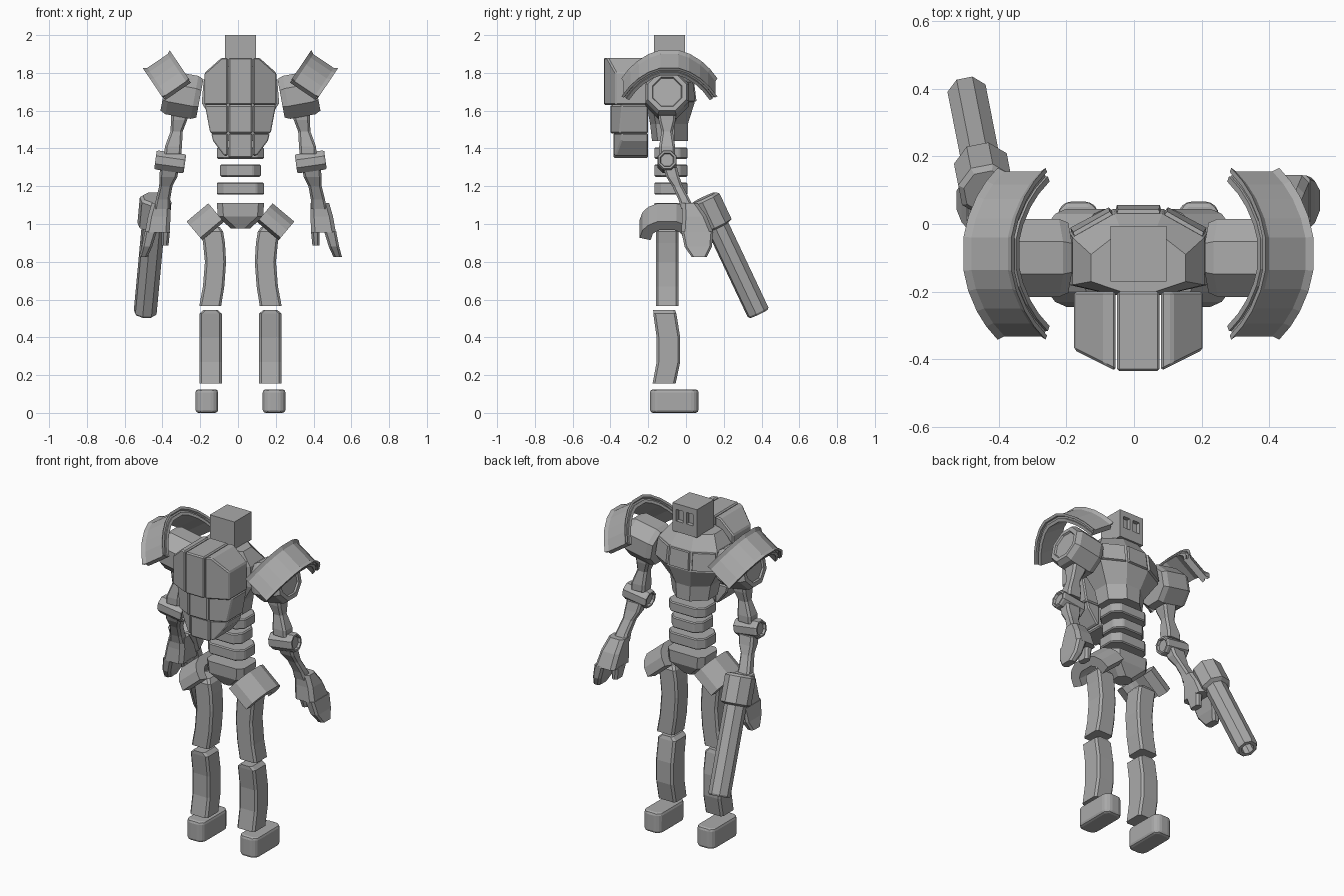
import bpy
import bmesh
from math import cos, sin, pi, radians
from mathutils import Vector

default_cube = bpy.data.objects.get("Cube")
if default_cube:
    bpy.data.objects.remove(default_cube, do_unlink=True)

AXIS = 0.013  # x of the body's centre line

grey = bpy.data.materials.new("plain grey")
grey.use_nodes = True
grey.diffuse_color = (0.4, 0.4, 0.4, 1)
grey.node_tree.nodes["Principled BSDF"].inputs["Base Color"].default_value = grey.diffuse_color


def finish(name, bm):
    """Turn a bmesh into a flat shaded object on the body axis."""
    bmesh.ops.recalc_face_normals(bm, faces=bm.faces)
    mesh = bpy.data.meshes.new(name)
    bm.to_mesh(mesh)
    bm.free()
    mesh.materials.append(grey)
    obj = bpy.data.objects.new(name, mesh)
    obj.location.x = AXIS
    bpy.context.scene.collection.objects.link(obj)
    return obj


def bevel(obj, width, segments=1):
    mod = obj.modifiers.new("edge bevel", "BEVEL")
    mod.width = width
    mod.segments = segments
    mod.limit_method = "ANGLE"
    return obj


def loft_mesh(rings):
    bm = bmesh.new()
    rows = [[bm.verts.new(p) for p in ring] for ring in rings]
    for a, b in zip(rows, rows[1:]):
        for i in range(len(a)):
            j = (i + 1) % len(a)
            bm.faces.new((a[i], a[j], b[j], b[i]))
    bm.faces.new(rows[0][::-1])
    bm.faces.new(rows[-1])
    return bm


def loft(name, rings):
    return finish(name, loft_mesh(rings))


def slab(x, y, z, wide, deep, chamfer=0.012):
    """Horizontal rectangle with chamfered corners."""
    a, b, c = wide / 2, deep / 2, chamfer
    plan = ((a, c - b), (a, b - c), (a - c, b), (c - a, b),
            (-a, b - c), (-a, c - b), (c - a, -b), (a - c, -b))
    return [Vector((x + u, y + v, z)) for u, v in plan]


def limb(name, sections, chamfer=0.012):
    return loft(name, [slab(*s, chamfer) for s in sections])


def tube(name, start, end, stations, sides=8, spin=pi / 8):
    """Faceted tube; stations are (distance fraction, radius)."""
    start, end = Vector(start), Vector(end)
    turn = (end - start).to_track_quat("Z", "Y")
    rings = []
    for along, radius in stations:
        rings.append([start.lerp(end, along) + turn @ Vector(
            (radius * cos(spin + 2 * pi * i / sides), radius * sin(spin + 2 * pi * i / sides), 0))
            for i in range(sides)])
    return loft(name, rings)


def arch(name, peak, tilt, half_profile, section):
    """Sweep a cross-section over an arch that runs front to back, leaning outward."""
    t = radians(tilt)
    inward, upward = Vector((-cos(t), 0, sin(t))), Vector((sin(t), 0, cos(t)))
    path = [(-y, h) for y, h in reversed(half_profile)] + list(half_profile)
    rings = []
    for i, (y, h) in enumerate(path):
        before, after = path[max(i - 1, 0)], path[min(i + 1, len(path) - 1)]
        normal = Vector((before[1] - after[1], after[0] - before[0])).normalized()
        rings.append([Vector(peak) + inward * s + upward * (h + d * normal.y)
                      + Vector((0, y + d * normal.x, 0)) for s, d in section])
    return loft(name, rings)


def both(obj):
    """Name the part left and add a mirrored right copy."""
    part = obj.name
    obj.name = "left_" + part
    twin = obj.copy()
    twin.data = obj.data.copy()
    twin.name = "right_" + part
    bpy.context.scene.collection.objects.link(twin)
    for v in twin.data.vertices:
        v.co.x = -v.co.x
    twin.data.flip_normals()


# Head with two recessed eyes
head = limb("head", [(0, -0.088, z, 0.165, 0.165) for z in (1.83, 2)], 0.001)
for side in (-1, 1):
    cutter = limb("eye_cutter", [(side * 0.034, 0, z, 0.046, 0.06) for z in (1.895, 1.965)], 0.001)
    cutter.hide_render = True
    cutter.hide_viewport = True
    cutter.display_type = "WIRE"
    cut = head.modifiers.new("eye", "BOOLEAN")
    cut.operation = "DIFFERENCE"
    cut.solver = "EXACT"
    cut.object = cutter


# Chest with raised front panels
def chest_ring(z, half, front, back):
    mid = half * 0.36
    right = [(mid, back), (half, back + 0.03), (half, front - 0.07), (mid, front)]
    return [Vector((x, y, z)) for x, y in right + [(-x, y) for x, y in reversed(right)]]


bm = loft_mesh([chest_ring(*r) for r in (
    (1.44, 0.12, 0.01, -0.18), (1.53, 0.135, 0.01, -0.19), (1.64, 0.205, 0.045, -0.21),
    (1.76, 0.195, 0.03, -0.21), (1.835, 0.14, -0.02, -0.2))])
bmesh.ops.recalc_face_normals(bm, faces=bm.faces)
panels = [f for f in bm.faces if f.normal.y > 0.3 and 1.65 < f.calc_center_median().z < 1.75]
bmesh.ops.inset_individual(bm, faces=panels, thickness=0.01, depth=0)
bmesh.ops.inset_individual(bm, faces=panels, thickness=0.004, depth=0.012)
finish("chest", bm)

# Spine blocks and pelvis
for low, high, wide in ((1.345, 1.405, 0.25), (1.25, 1.315, 0.215), (1.155, 1.22, 0.25)):
    bevel(limb("spine_block", [(0, -0.08, z, wide, 0.175) for z in (low, high)], 0.04), 0.006)
limb("pelvis", [(0, -0.08, 0.975, 0.1, 0.1), (0, -0.08, 1.04, 0.24, 0.17),
                (0, -0.08, 1.11, 0.25, 0.175)], 0.03)


# Backpack: three columns of armour panels
def pack_panel(name, outline, back):
    """Extrude an x-z outline; the rear face slants away from the middle column."""
    rings = []
    for rear in (False, True):
        rings.append([Vector((x, back + 0.5 * max(abs(x) - 0.065, 0) if rear else -0.2, z))
                      for x, z in outline])
    return bevel(loft(name, rings), 0.007)


for low, high, back in ((1.63, 1.88, -0.435), (1.48, 1.63, -0.4), (1.35, 1.48, -0.385)):
    pack_panel("pack_middle", [(-0.063, low), (0.063, low), (0.063, high), (-0.063, high)], back)
side_panels = (
    (-0.435, [(0.067, 1.63), (0.19, 1.63), (0.19, 1.8), (0.1, 1.88), (0.067, 1.88)]),
    (-0.4, [(0.067, 1.48), (0.16, 1.48), (0.188, 1.63), (0.067, 1.63)]),
    (-0.385, [(0.067, 1.36), (0.085, 1.36), (0.145, 1.44), (0.155, 1.48), (0.067, 1.48)]))
for back, outline in side_panels:
    both(pack_panel("pack_side", outline, back))

# Shoulder joints with an inset outer disc
both(tube("shoulder", (0.215, -0.1, 1.665), (0.405, -0.1, 1.7),
          ((0, 0.112), (0.15, 0.125), (0.85, 0.125), (1, 0.11), (1, 0.085), (0.95, 0.08))))

# Curved shoulder plates with stepped rims
rim = [(0, 0), (0.02, -0.012), (0.15, -0.012), (0.171, 0), (0.171, -0.015), (0.16, -0.02),
       (0.16, -0.03), (0.168, -0.03), (0.168, -0.048), (0.003, -0.048), (0.003, -0.03),
       (0.011, -0.03), (0.011, -0.02), (0, -0.015)]
both(arch("shoulder_plate", (0.517, -0.088, 1.825), 34,
          ((0.05, 0), (0.11, -0.025), (0.17, -0.07), (0.215, -0.12), (0.254, -0.18)), rim))

# Hip plates
both(arch("hip_plate", (0.285, -0.1, 1.013), 40,
          ((0.05, 0), (0.1, -0.025), (0.13, -0.06), (0.145, -0.112)),
          [(0, 0), (0.15, 0), (0.15, -0.06), (0, -0.06)]))

# Arms
both(limb("upper_arm", [(0.358, -0.1, 1.37, 0.09, 0.085), (0.355, -0.1, 1.41, 0.09, 0.085),
                        (0.338, -0.1, 1.49, 0.065, 0.06), (0.325, -0.1, 1.55, 0.085, 0.09),
                        (0.318, -0.1, 1.62, 0.1, 0.1)]))
both(tube("elbow", (0.294, -0.1, 1.318), (0.45, -0.1, 1.34),
          ((0.08, 0.035), (0, 0.04), (0, 0.05), (0.06, 0.055), (0.94, 0.055),
           (1, 0.05), (1, 0.04), (0.92, 0.035))))
both(limb("forearm", [(0.415, 0.01, 1.08, 0.085, 0.07), (0.41, -0.01, 1.13, 0.075, 0.06),
                      (0.395, -0.045, 1.2, 0.07, 0.055), (0.382, -0.07, 1.25, 0.095, 0.07),
                      (0.375, -0.085, 1.3, 0.1, 0.075)]))

# Hands: palm, joined fingers and thumb
both(limb("palm", [(0.44, 0.06, 0.955, 0.13, 0.17), (0.43, 0.045, 1.04, 0.12, 0.13),
                   (0.42, 0.02, 1.11, 0.1, 0.085)], 0.02))
both(limb("fingers", [(0.515, 0.07, 0.825, 0.045, 0.08), (0.495, 0.065, 0.88, 0.055, 0.145),
                      (0.475, 0.06, 0.96, 0.064, 0.168)]))
both(limb("thumb", [(0.4, 0.07, 0.885, 0.038, 0.07), (0.396, 0.06, 0.96, 0.045, 0.1)]))

# Arm cannon with a hollow muzzle
tube("cannon", (-0.448, 0.095, 1.14), (-0.505, 0.385, 0.525),
     ((0, 0.07), (0.02, 0.086), (0.24, 0.086), (0.255, 0.062), (0.985, 0.062),
      (1, 0.055), (1, 0.036), (0.9, 0.034)))

# Legs
both(limb("thigh", [(0.16, -0.1, 0.567, 0.116, 0.12), (0.142, -0.1, 0.67, 0.113, 0.12),
                    (0.132, -0.1, 0.8, 0.112, 0.12), (0.14, -0.1, 0.9, 0.116, 0.12),
                    (0.15, -0.1, 0.96, 0.116, 0.12), (0.15, -0.1, 0.985, 0.08, 0.085)]))
both(limb("shin", [(0.158, -0.116, 0.155, 0.118, 0.122), (0.158, -0.093, 0.27, 0.118, 0.125),
                   (0.158, -0.093, 0.4, 0.118, 0.125), (0.158, -0.112, 0.525, 0.118, 0.122),
                   (0.158, -0.116, 0.545, 0.075, 0.115)]))
both(bevel(limb("foot", [(0.178, -0.062, z, 0.12, 0.257) for z in (0, 0.125)], 0.024), 0.016, 2))
